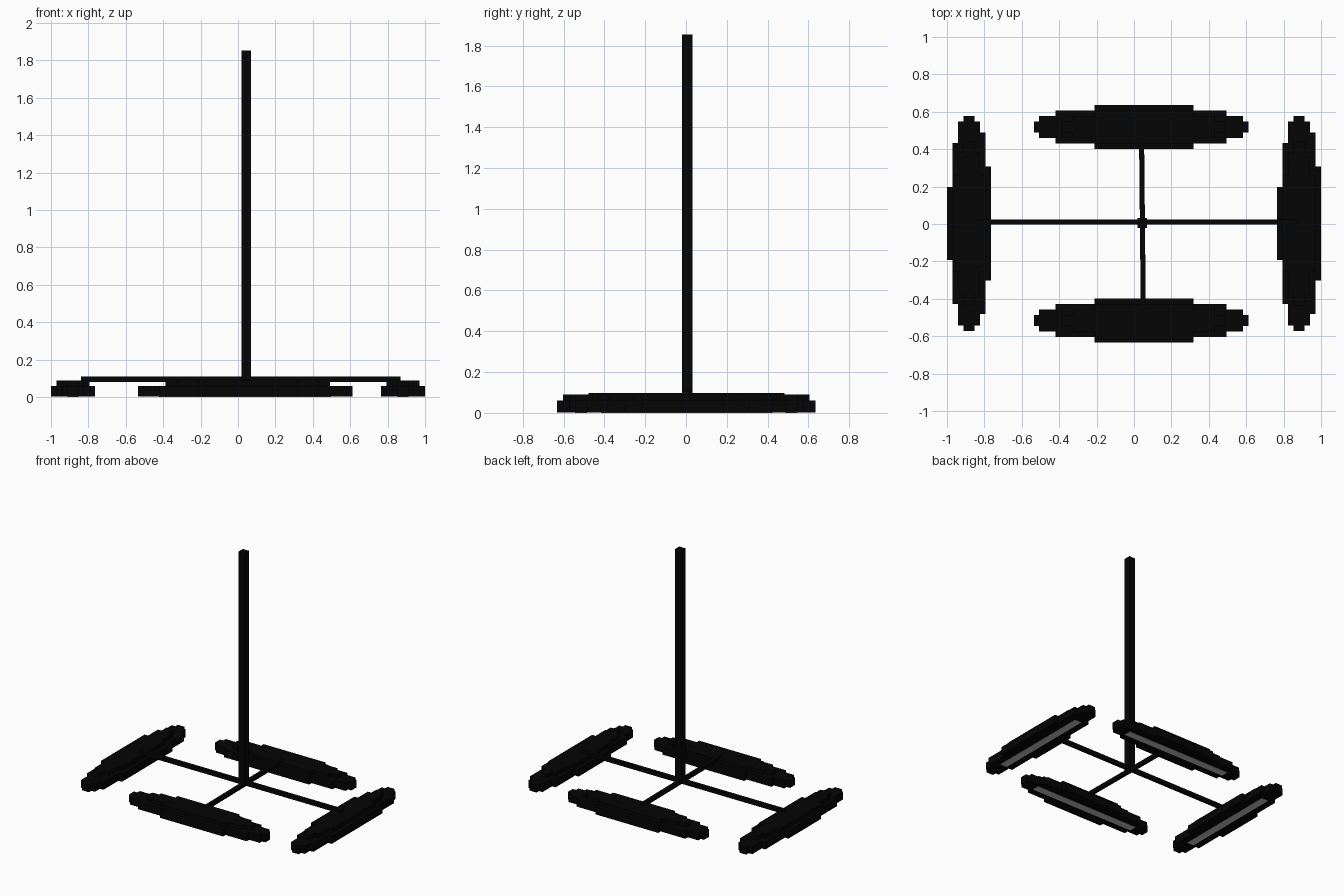
import bpy, bmesh

if "Cube" in bpy.data.objects:
    bpy.data.objects.remove(bpy.data.objects["Cube"])


def make_material(name, value):
    mat = bpy.data.materials.new(name)
    mat.use_nodes = True
    color = (value, value, value, 1)
    mat.diffuse_color = color
    mat.node_tree.nodes["Principled BSDF"].inputs["Base Color"].default_value = color
    return mat


black = make_material("black", 0.0015)
grey = make_material("grey", 0.55)
STEP = 0.0294


def finish(name, bm, mat):
    bmesh.ops.recalc_face_normals(bm, faces=bm.faces)
    mesh = bpy.data.meshes.new(name)
    bm.to_mesh(mesh)
    bm.free()
    mesh.materials.append(mat)
    obj = bpy.data.objects.new(name, mesh)
    bpy.context.collection.objects.link(obj)
    return obj


def box(name, center, size, mat, turn=0):
    bm = bmesh.new()
    bmesh.ops.create_cube(bm, size=1)
    bmesh.ops.scale(bm, vec=size, verts=bm.verts)
    obj = finish(name, bm, mat)
    obj.location = center
    obj.rotation_euler.z = turn
    return obj


def stepped_slab(name, center, rows, z0, z1, along_x):
    """Extrude a staircase-edged oval; each row is its (low end, high end)."""
    start = -len(rows) * STEP / 2
    low_side, high_side = [], []
    for i, row in enumerate(rows):
        for w in (start + i * STEP, start + (i + 1) * STEP):
            for side, end in zip((low_side, high_side), row):
                if not side or side[-1] != (w, end):
                    side.append((w, end))
    bm = bmesh.new()
    verts = []
    for w, l in high_side + low_side[::-1]:
        x, y = (l, w) if along_x else (w, l)
        verts.append(bm.verts.new((center[0] + x, center[1] + y, z0)))
    face = bm.faces.new(verts)
    result = bmesh.ops.extrude_face_region(bm, geom=[face])
    raised = [v for v in result["geom"] if isinstance(v, bmesh.types.BMVert)]
    bmesh.ops.translate(bm, vec=(0, 0, z1 - z0), verts=raised)
    return finish(name, bm, black)


def even(halves):
    return [(-h, h) for h in halves]


# Four floats: wide lower slab, narrower deck, grey strip underneath
side_rows = even([0.195, 0.43, 0.545, 0.575, 0.575, 0.545, 0.485, 0.305])
outer_row = [(-0.25, 0.28)]
end_rows = outer_row + even([0.457, 0.545, 0.573, 0.573, 0.545, 0.457]) + outer_row
deck_rows = even([0.26, 0.38, 0.44, 0.44, 0.38, 0.26])
floats = [
    ("left", (0.882, 0.003), side_rows, False),
    ("right", (-0.882, 0.003), side_rows, False),
    ("back", (0.038, 0.518), end_rows, True),
    ("front", (0.038, -0.515), end_rows, True),
]
for name, (x, y), rows, along_x in floats:
    stepped_slab(name + "_float", (x, y), rows, 0.002, 0.06, along_x)
    deck_at = (x + 0.014, y) if along_x else (x, y)
    stepped_slab(name + "_float_deck", deck_at, deck_rows, 0.06, 0.09, along_x)
    strip_size = (0.92, 2 * STEP, 0.004) if along_x else (2 * STEP, 0.84, 0.004)
    box(name + "_float_strip", (x, y, 0.002), strip_size, grey)

# Crossed beams joining the floats
box("cross_beam", (0.015, 0.011, 0.095), (1.71, 0.027, 0.03), black)
box("long_beam", (0.045, 0.003, 0.083), (0.027, 0.96, 0.028), black, 0.01)

# Square mast
box("mast", (0.044, 0.006, 0.9665), (0.053, 0.053, 1.773), black)
